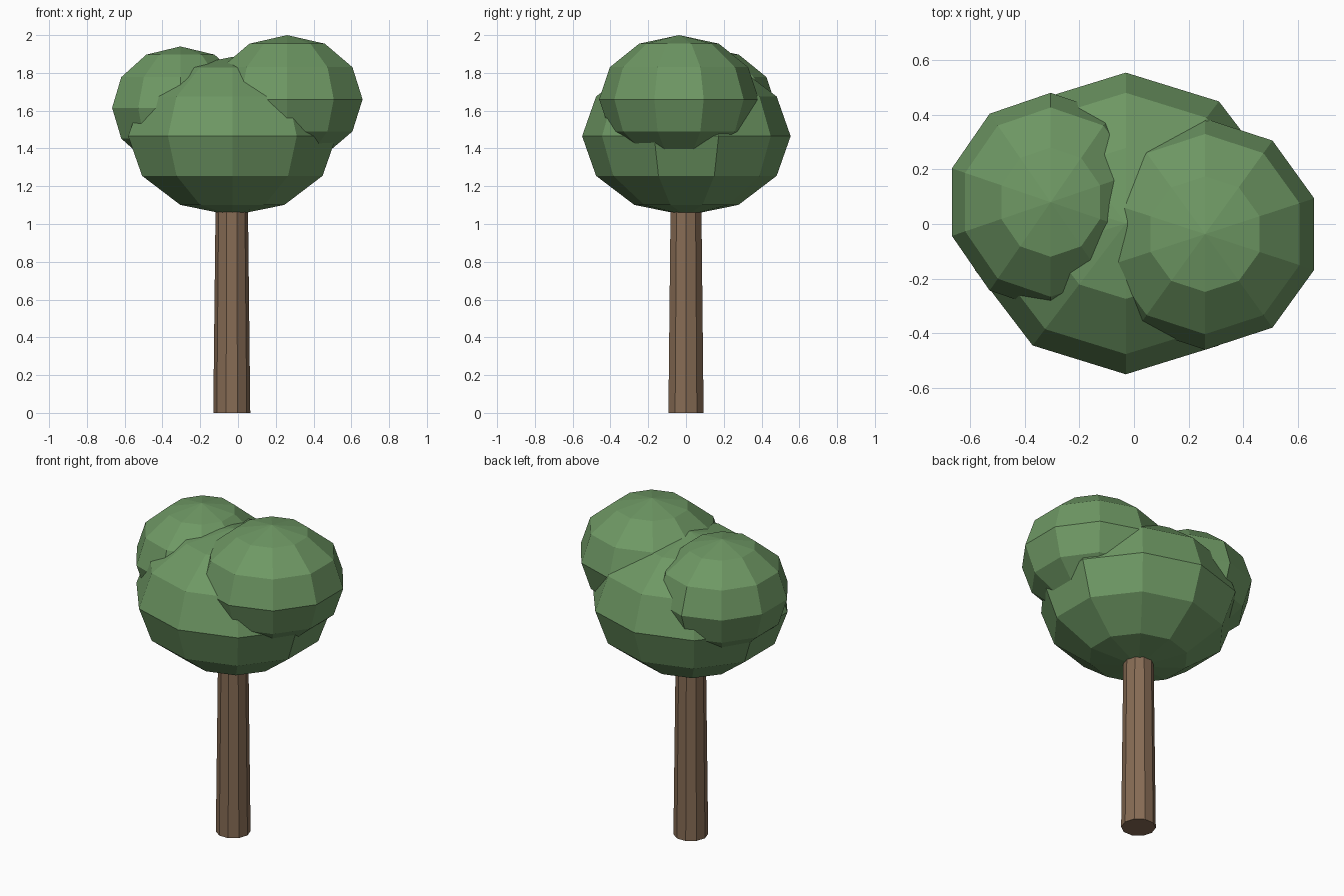
import bpy

if "Cube" in bpy.data.objects:
    bpy.data.objects.remove(bpy.data.objects["Cube"])


def material(name, rgb):
    m = bpy.data.materials.new(name)
    m.diffuse_color = (*rgb, 1.0)
    m.use_nodes = True
    m.node_tree.nodes["Principled BSDF"].inputs["Base Color"].default_value = m.diffuse_color
    return m


leaf_green = material("leaf green", (0.156, 0.314, 0.127))
bark_brown = material("bark brown", (0.242, 0.150, 0.090))


def finish(name, mat):
    obj = bpy.context.object
    obj.name = name
    obj.data.materials.append(mat)
    bpy.ops.object.transform_apply(location=False, rotation=False, scale=True)
    bpy.ops.object.shade_flat()


# Tapered ten-sided trunk, its vertices turned to lie on the x axis
bottom, top = 0.0, 1.16
bpy.ops.mesh.primitive_cone_add(
    vertices=10, radius1=0.098, radius2=0.085, depth=top - bottom,
    location=(-0.033, 0, (top + bottom) / 2), rotation=(0, 0, 1.5707963))
finish("trunk", bark_brown)

# Three low-poly foliage clumps: name, centre, radii
clumps = [
    ("main_foliage", (-0.03, 0.002, 1.465), (0.58, 0.552, 0.42)),
    ("right_foliage", (0.26, -0.037, 1.66), (0.42, 0.423, 0.34)),
    ("left_foliage", (-0.305, 0.08, 1.615), (0.38, 0.40, 0.325)),
]
for name, centre, radii in clumps:
    bpy.ops.mesh.primitive_uv_sphere_add(
        segments=10, ring_count=6, radius=1, location=centre)
    bpy.context.object.scale = radii
    finish(name, leaf_green)
